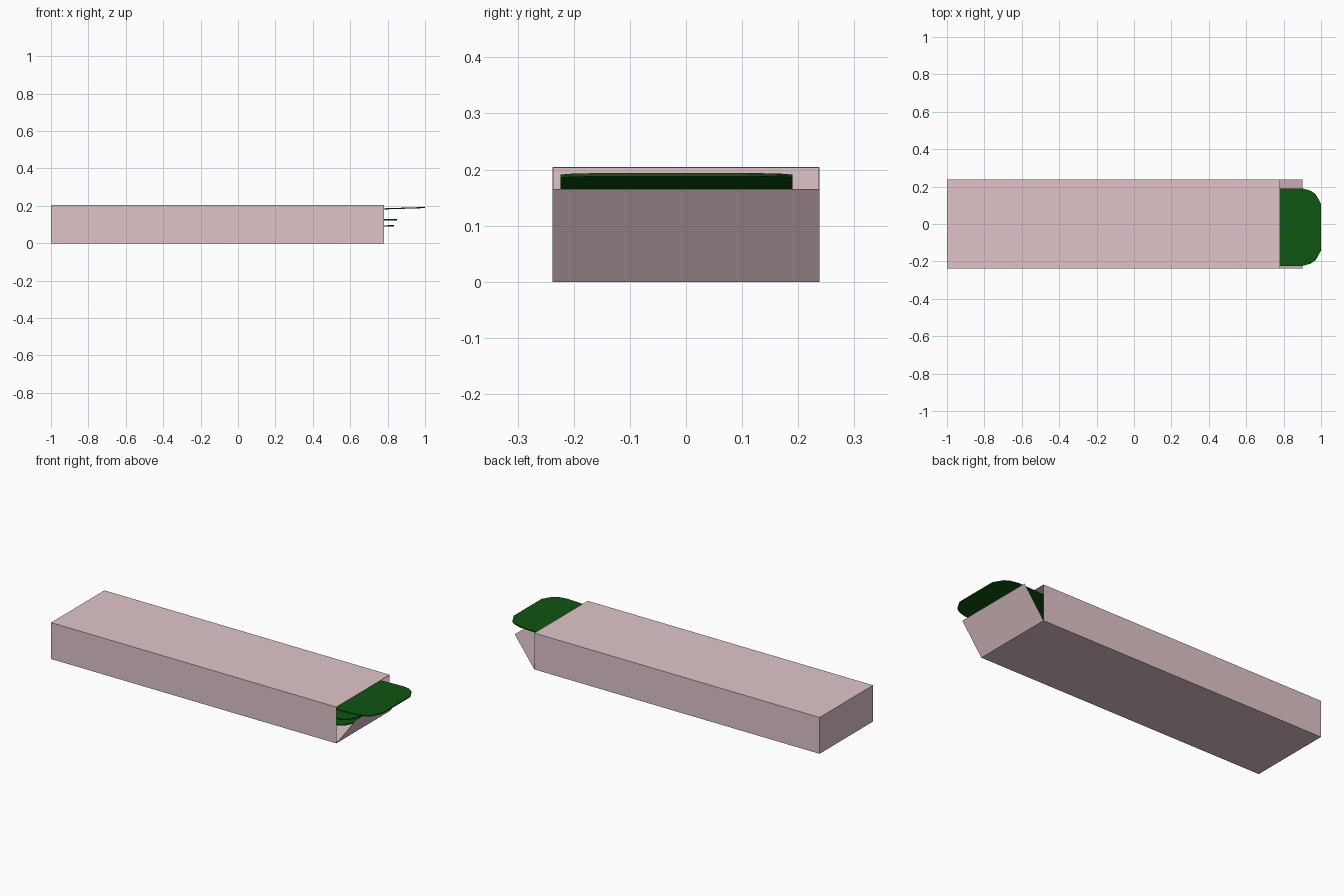
import bpy, bmesh, math
from mathutils import Matrix, Vector

if "Cube" in bpy.data.objects:
    bpy.data.objects.remove(bpy.data.objects["Cube"])


def material(name, rgb):
    m = bpy.data.materials.new(name)
    m.diffuse_color = (*rgb, 1)
    m.use_nodes = True
    m.node_tree.nodes["Principled BSDF"].inputs["Base Color"].default_value = m.diffuse_color
    return m


PINK = material("pink_card", (0.75, 0.56, 0.59))
GREEN = material("green_sheet", (0.005, 0.09, 0.006))
X0, X1, W, H = -1.0, 0.78, 0.238, 0.205


def finish(bm, name, mat):
    me = bpy.data.meshes.new(name)
    bm.to_mesh(me)
    bm.free()
    me.materials.append(mat)
    ob = bpy.data.objects.new(name, me)
    bpy.context.collection.objects.link(ob)
    return ob


# open-ended carton with a thin card wall
bm = bmesh.new()
bmesh.ops.create_cube(bm, size=1)
for v in bm.verts:
    v.co = Vector(((X0 + X1) / 2 + v.co.x * (X1 - X0), v.co.y * 2 * W, (v.co.z + 0.5) * H))
bm.normal_update()
end = [f for f in bm.faces if f.normal.x > 0.9]
bmesh.ops.delete(bm, geom=end, context='FACES_ONLY')
carton = finish(bm, "carton", PINK)
wall = carton.modifiers.new("card_thickness", 'SOLIDIFY')
wall.thickness = 0.003
wall.offset = -1

# end flap hinged on the bottom edge, folded outwards
bm = bmesh.new()
corners = [(X1, -W, 0), (X1, W, 0), (X1 + 0.122, W, 0.165), (X1 + 0.122, -W, 0.165)]
bm.faces.new([bm.verts.new(c) for c in corners])
finish(bm, "end_flap", PINK)


# thin sheet with rounded corners; tip is the centre of its outer end
def sheet(name, tip, slope, length, half=0.207, thick=0.006):
    quarter = [(0, 0.125), (-0.03, 0.178), (-0.058, 0.196), (-0.1, half)]
    right = quarter[::-1]
    right = [(x, -y) for x, y in right] + quarter
    left = [(-length - x, -y) for x, y in right]
    bm = bmesh.new()
    f = bm.faces.new([bm.verts.new((x, y, -thick / 2)) for x, y in right + left])
    up = bmesh.ops.extrude_face_region(bm, geom=[f])
    verts = [g for g in up["geom"] if isinstance(g, bmesh.types.BMVert)]
    bmesh.ops.translate(bm, verts=verts, vec=(0, 0, thick))
    bmesh.ops.recalc_face_normals(bm, faces=bm.faces[:])
    bm.transform(Matrix.Translation(tip) @ Matrix.Rotation(-math.atan(slope), 4, 'Y'))
    finish(bm, name, GREEN)


sheet("top_sheet", (1.0, -0.017, 0.191), 0.032, 1.7)
sheet("middle_sheet", (0.85, -0.01, 0.126), 0.002, 1.7)
sheet("bottom_sheet", (0.835, -0.015, 0.094), 0.02, 1.7)
